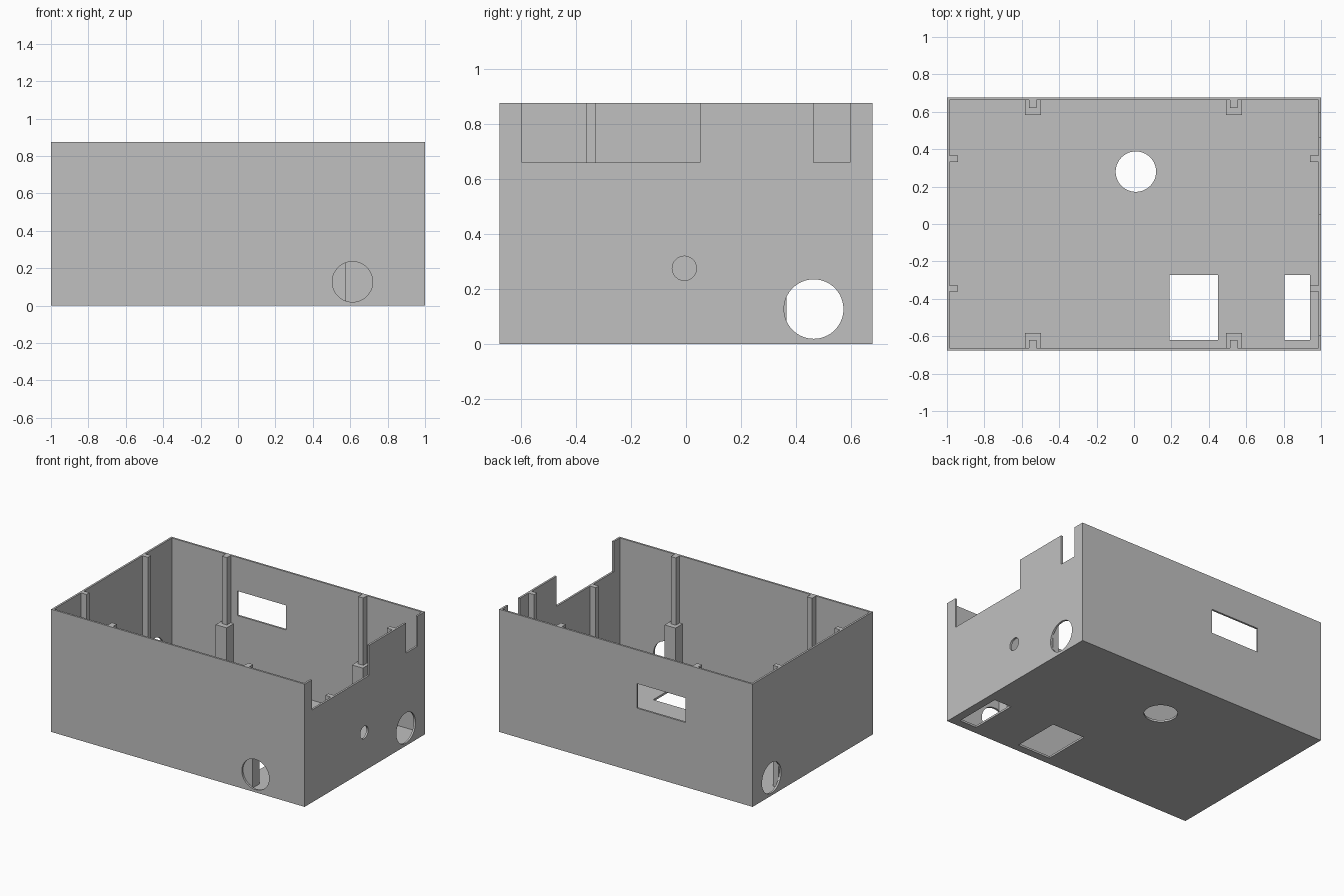
import bpy
import math

cube = bpy.data.objects.get("Cube")
if cube:
    bpy.data.objects.remove(cube, do_unlink=True)

W, D, H = 1.0, 0.677, 0.875     # half width, half depth, height
T = 0.014                       # wall and floor thickness
NOTCH = 0.66                    # height of the notch floors
FOOT = 0.395                    # height of the post feet

grey = bpy.data.materials.new("plain grey")
grey.use_nodes = True
grey.diffuse_color = (0.53, 0.53, 0.53, 1)
grey.node_tree.nodes["Principled BSDF"].inputs["Base Color"].default_value = grey.diffuse_color


def block(name, x, y, z):
    """Box from (low, high) ranges on each axis."""
    ranges = (x, y, z)
    bpy.ops.mesh.primitive_cube_add(size=1, location=[(a + b) / 2 for a, b in ranges])
    ob = bpy.context.object
    ob.name = name
    ob.scale = [b - a for a, b in ranges]
    bpy.ops.object.transform_apply(location=True, rotation=False, scale=True)
    ob.data.materials.append(grey)
    return ob


def drill(radius, center, rotation=(0, 0, 0)):
    """Round cutter, short enough to pass one wall only."""
    bpy.ops.mesh.primitive_cylinder_add(vertices=64, radius=radius, depth=0.1,
                                        location=center, rotation=rotation)
    return bpy.context.object


def cut(target, cutter):
    cutter.hide_render = True
    mod = target.modifiers.new("cut", 'BOOLEAN')
    mod.operation = 'DIFFERENCE'
    mod.solver = 'EXACT'
    mod.object = cutter
    bpy.context.view_layer.objects.active = target
    bpy.ops.object.modifier_apply(modifier=mod.name)
    bpy.data.objects.remove(cutter, do_unlink=True)


# Open-topped box
case = block("case_shell", (-W, W), (-D, D), (0, H))
cut(case, block("cavity", (T - W, W - T), (T - D, D - T), (T, H + 0.1)))

# Notches in the right wall
for span in ((-0.595, 0.05), (0.463, 0.595)):
    cut(case, block("notch", (W - 0.05, W + 0.05), span, (NOTCH, H + 0.1)))

# Slot in the back wall and rectangular floor openings
cut(case, block("slot", (-0.47, -0.087), (D - 0.05, D + 0.05), (0.46, 0.635)))
for span in ((0.19, 0.45), (0.805, 0.94)):
    cut(case, block("opening", span, (-0.62, -0.273), (-0.05, 0.05)))

# Round holes in the floor, front and side walls
quarter = math.pi / 2
cut(case, drill(0.108, (0.01, 0.28, 0)))
cut(case, drill(0.108, (0.612, -D, 0.127), (quarter, 0, 0)))
for side in (-W, W):
    cut(case, drill(0.108, (side, 0.464, 0.127), (0, quarter, 0)))
cut(case, drill(0.044, (W, -0.006, 0.275), (0, quarter, 0)))


def span(a, b):
    return min(a, b), max(a, b)


# Footed posts along the front and back walls
for row, sy in (("front", -1), ("back", 1)):
    wall = sy * (D - T)
    for side, x in (("right", -0.541), ("left", 0.534)):
        block(f"{row}_{side}_foot", (x - 0.043, x + 0.043),
              span(wall, sy * 0.583), (T, FOOT))
        block(f"{row}_{side}_post", (x - 0.02, x + 0.02),
              span(wall, sy * 0.62), (FOOT, H))

# Slim posts along the side walls, one shortened by the notch
for side, sx in (("right", -1), ("left", 1)):
    for row, y in (("front", -0.345), ("back", 0.348)):
        top = NOTCH if sx > 0 and y < 0 else H
        block(f"{side}_side_{row}_post", span(sx * (W - T), sx * 0.942),
              (y - 0.017, y + 0.017), (T, top))
